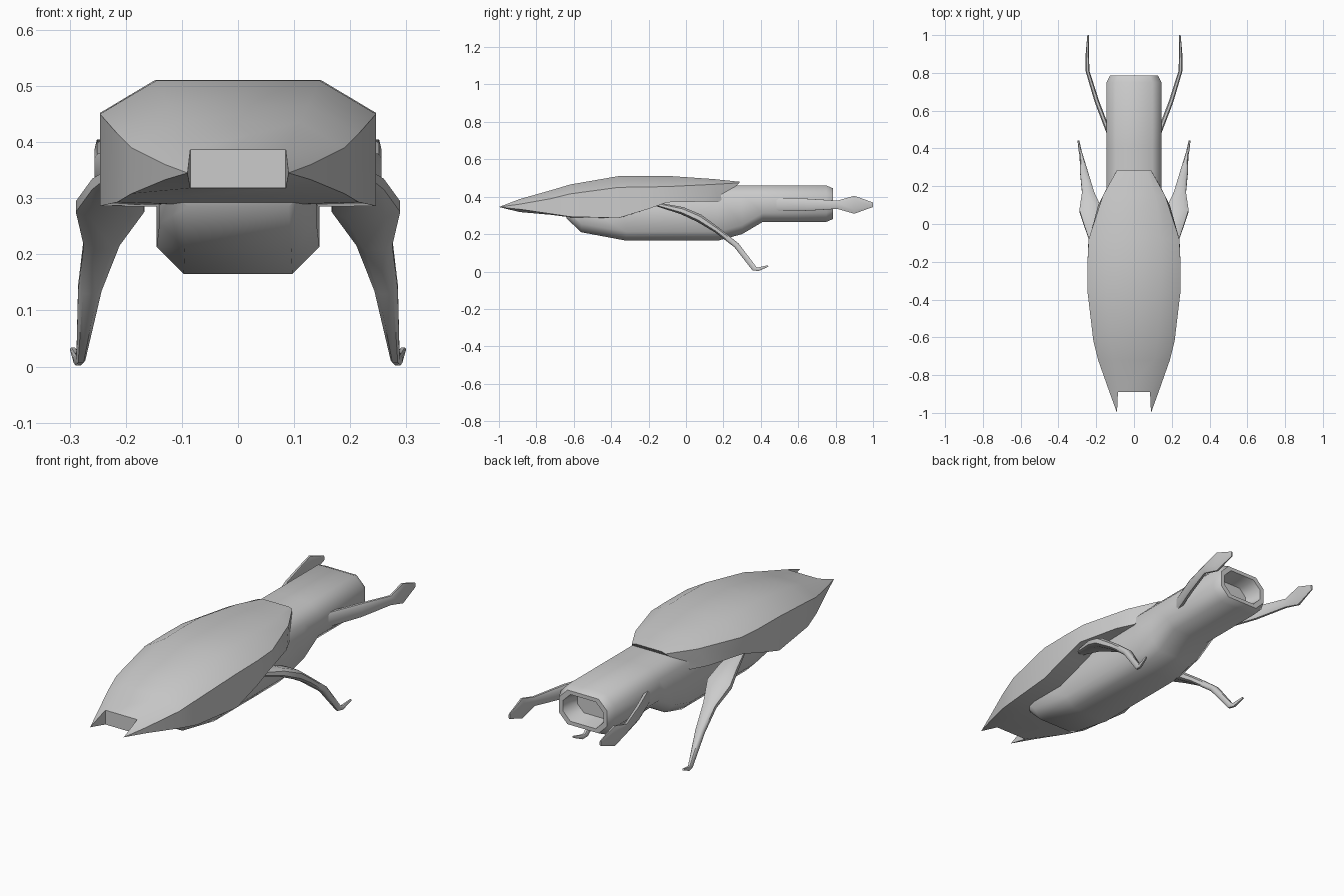
import bpy, bmesh, math
from mathutils import Vector

if "Cube" in bpy.data.objects:
    bpy.data.objects.remove(bpy.data.objects["Cube"])


def finish(bm, name, angle=50, mirror=False):
    bmesh.ops.recalc_face_normals(bm, faces=bm.faces)
    mesh = bpy.data.meshes.new(name)
    bm.to_mesh(mesh)
    bm.free()
    ob = bpy.data.objects.new(name, mesh)
    bpy.context.collection.objects.link(ob)
    bpy.ops.object.select_all(action='DESELECT')
    ob.select_set(True)
    bpy.context.view_layer.objects.active = ob
    bpy.ops.object.shade_smooth_by_angle(angle=math.radians(angle))
    if mirror:
        ob.modifiers.new("Mirror", 'MIRROR')
    return ob


def loft(bm, rings, cap_start=True, cap_end=True):
    rows = [[bm.verts.new(p) for p in ring] for ring in rings]
    n = len(rows[0])
    for a, b in zip(rows, rows[1:]):
        for i in range(n):
            j = (i + 1) % n
            bm.faces.new((a[i], a[j], b[j], b[i]))
    if cap_start:
        bm.faces.new(rows[0])
    if cap_end:
        bm.faces.new(rows[-1])
    return rows


# Body: chamfered tube with a belly and a recessed rear opening
def body_ring(y, w, zb, zt, c):
    half = [(w - c, zt), (w, zt - c), (w, zb + c), (w - c, zb)]
    pts = half + [(-x, z) for x, z in reversed(half)]
    return [(x, y, z) for x, z in pts]


body = [(-.64, .12, .285, .36, .03), (-.56, .14, .21, .40, .045),
        (-.32, .145, .165, .44, .048), (.17, .145, .165, .46, .048),
        (.30, .145, .20, .46, .048), (.41, .145, .265, .46, .048),
        (.75, .145, .265, .46, .048), (.785, .128, .28, .445, .045),
        (.785, .108, .298, .427, .04), (.70, .09, .31, .415, .035)]
bm = bmesh.new()
loft(bm, [body_ring(*r) for r in body])
finish(bm, "body")


# Shell: y top, y bottom, top half width, top z, side half widths, side z, bottom z
def shell_ring(yt, yb, a, zt, wu, wl, zu, zl, b, zb):
    half = [(a, yt, zt), (wu, yt, zu), (wl, yb, zl), (b, yb, zb)]
    return half + [(-x, y, z) for x, y, z in reversed(half)]


shell = [(-.89, -.89, .085, .387, .13, .13, .36, .333, .085, .318),
         (-.72, -.72, .11, .435, .19, .19, .39, .308, .10, .303),
         (-.62, -.62, .125, .465, .215, .215, .415, .293, .12, .29),
         (-.36, -.36, .145, .51, .246, .246, .45, .286, .14, .285),
         (-.20, -.20, .147, .511, .246, .246, .452, .335, .14, .335),
         (-.08, -.10, .145, .51, .24, .242, .455, .37, .14, .37),
         (.15, .10, .112, .494, .165, .19, .466, .374, .10, .374),
         (.285, .18, .07, .48, .09, .15, .474, .375, .08, .375)]
bm = bmesh.new()
rows = loft(bm, [shell_ring(*r) for r in shell], cap_start=False)
# Front notch wall and the two pointed tips
r = rows[0]
bm.faces.new((r[0], r[3], r[4], r[7]))
for sx, q in ((1, r[0:4]), (-1, r[4:8])):
    tip = bm.verts.new((sx * .09, -1.0, .345))
    for i in range(4):
        bm.faces.new((q[i], q[(i + 1) % 4], tip))
finish(bm, "shell", 45)


# Limbs: path of x, y, z, half width along the axis, half thickness across it
def limb(name, path, axis):
    pts = [Vector(p[:3]) for p in path]
    rings = []
    for i, p in enumerate(path):
        t = pts[min(i + 1, len(pts) - 1)] - pts[max(i - 1, 0)]
        side = t.cross(axis).normalized()
        rings.append([pts[i] + axis * u * p[3] + side * v * p[4] for u, v in
                      ((1, .5), (.6, 1), (-.6, 1), (-1, .5),
                       (-1, -.5), (-.6, -1), (.6, -1), (1, -.5))])
    bm = bmesh.new()
    loft(bm, rings)
    finish(bm, name, 50, mirror=True)


# Rear flippers
limb("rear_flippers",
     [(.135, .487, .357, .034, .012), (.197, .65, .357, .032, .012),
      (.246, .81, .357, .022, .010), (.247, .90, .357, .048, .009),
      (.243, 1.0, .357, .012, .004)], Vector((0, 0, 1)))

# Legs with bulged thighs and small upturned feet
limb("legs",
     [(.19, -.16, .36, .02, .010), (.215, -.02, .325, .045, .020),
      (.228, .07, .285, .061, .022), (.243, .165, .222, .032, .016),
      (.264, .27, .140, .021, .015), (.280, .365, .016, .008, .014),
      (.285, .385, .012, .008, .010), (.294, .44, .030, .005, .004)],
     Vector((1, 0, 0)))
